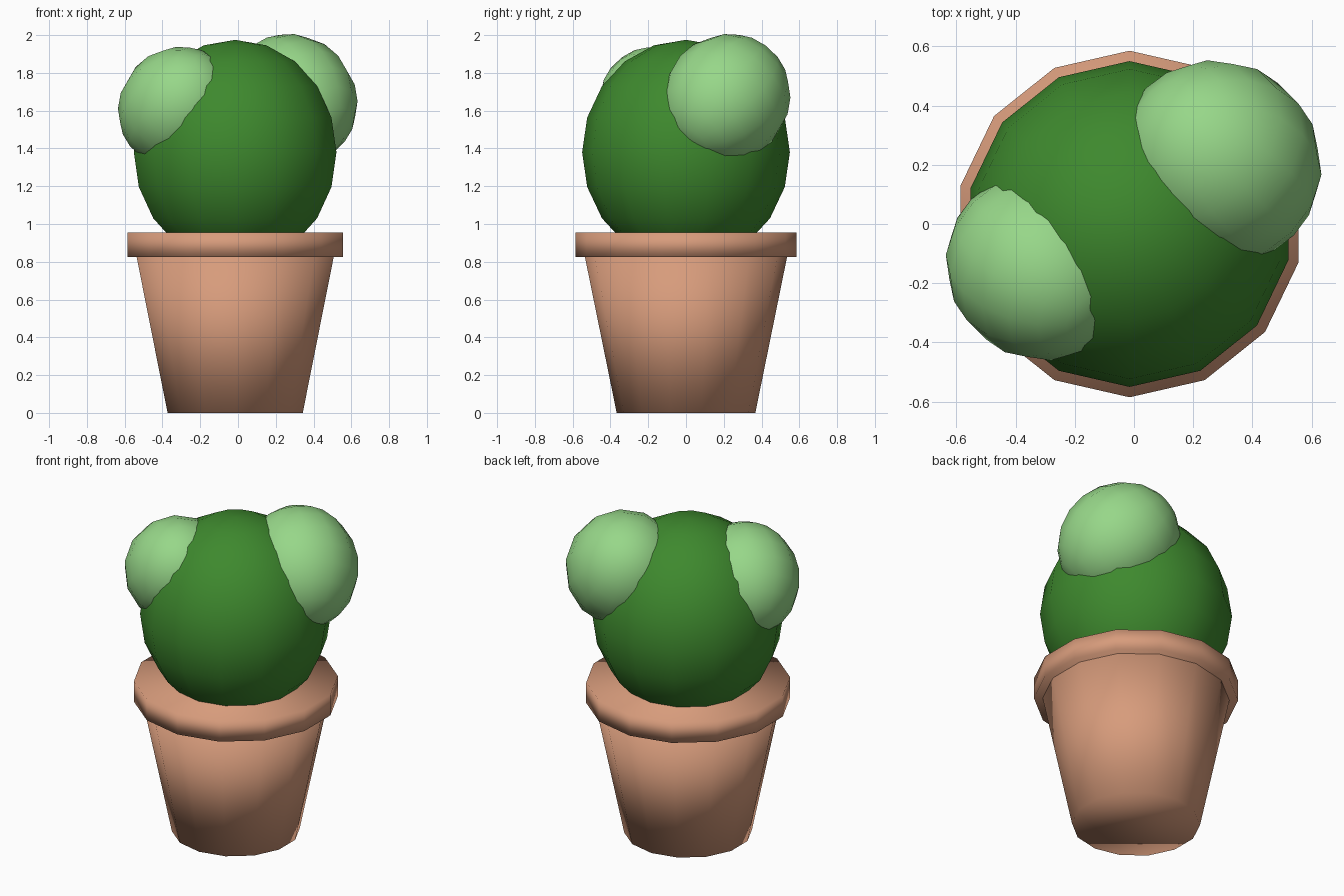
import bpy
from mathutils import Vector

cube = bpy.data.objects.get("Cube")
if cube:
    bpy.data.objects.remove(cube, do_unlink=True)

SIDES, RINGS = 14, 10
CENTRE_X = -0.015


def make_material(name, rgb):
    mat = bpy.data.materials.new(name)
    mat.use_nodes = True
    color = (*rgb, 1.0)
    mat.diffuse_color = color
    mat.node_tree.nodes["Principled BSDF"].inputs["Base Color"].default_value = color
    return mat


def finish(name, mat):
    obj = bpy.context.object
    obj.name = name
    obj.data.materials.append(mat)
    bpy.ops.object.shade_smooth()
    return obj


def tapered(name, mat, bottom, top, r_bottom, r_top):
    """Fourteen-sided solid between two heights."""
    bpy.ops.mesh.primitive_cone_add(
        vertices=SIDES, radius1=r_bottom, radius2=r_top, depth=top - bottom,
        location=(CENTRE_X, 0, (bottom + top) / 2))
    return finish(name, mat)


def ball(name, mat, centre, radius, length, axis=(0, 0, 1)):
    """Slightly stretched ball, long along the given axis."""
    bpy.ops.mesh.primitive_uv_sphere_add(
        segments=SIDES, ring_count=RINGS, radius=1, location=centre)
    obj = finish(name, mat)
    obj.scale = (radius, radius, length)
    if axis != (0, 0, 1):
        obj.rotation_euler = Vector(axis).to_track_quat('Z', 'Y').to_euler()
    return obj


terracotta = make_material("terracotta", (0.68, 0.33, 0.20))
dark_green = make_material("dark green", (0.048, 0.25, 0.027))
light_green = make_material("light green", (0.31, 0.68, 0.25))

# Pot and its rim
tapered("pot", terracotta, 0, 0.84, 0.367, 0.538)
tapered("pot_rim", terracotta, 0.825, 0.955, 0.585, 0.585)

# Cactus body and its two offshoots, leaning opposite ways
ball("cactus_body", dark_green, (CENTRE_X, 0, 1.38), 0.55, 0.595)
ball("left_offshoot", light_green, (0.29, 0.21, 1.66), 0.335, 0.365, (-0.5, 0.5, 0.6))
ball("right_offshoot", light_green, (-0.32, -0.145, 1.62), 0.308, 0.336, (0.5, -0.5, 0.6))
